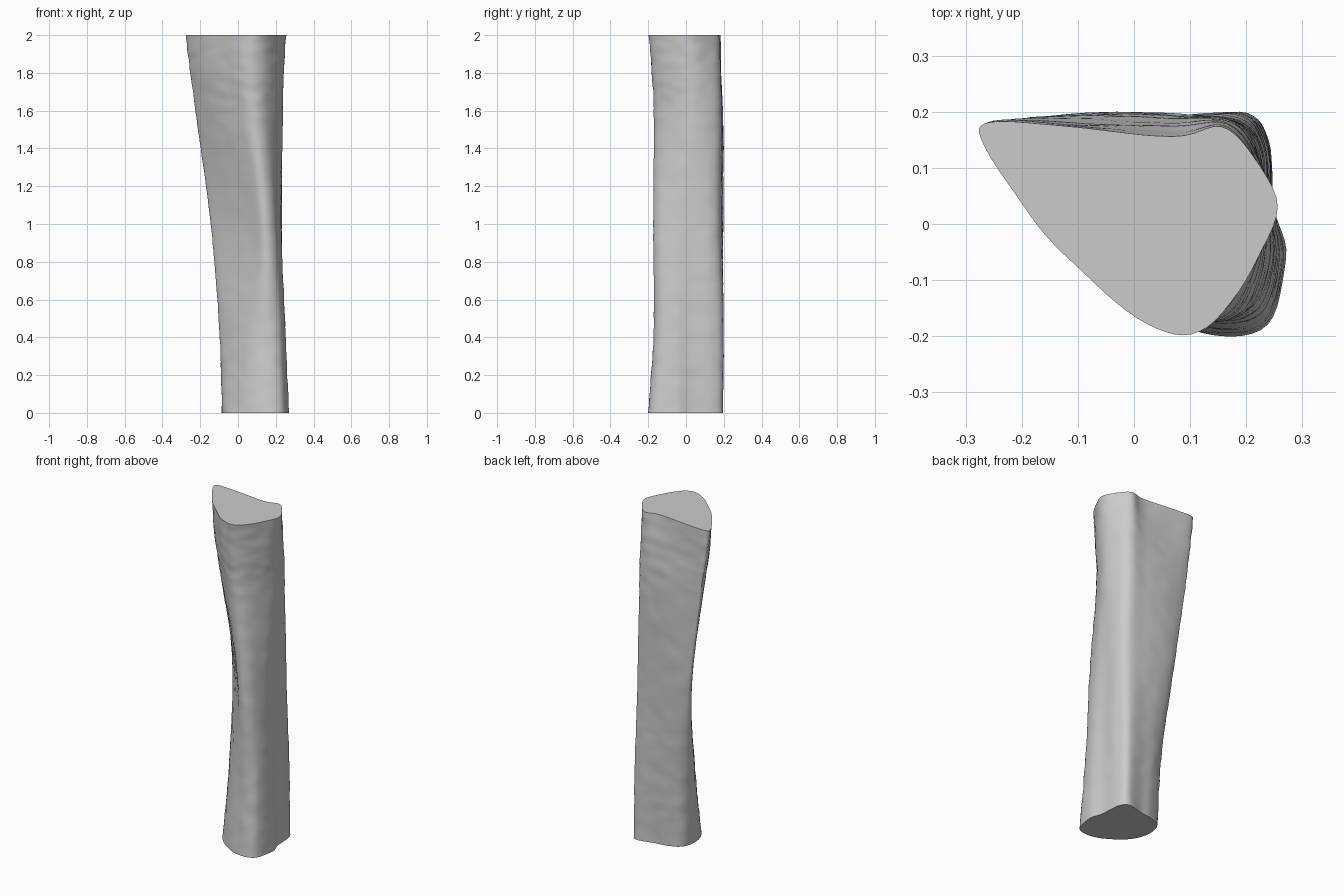
import bpy, bmesh, math
from mathutils import Vector, noise

cube = bpy.data.objects.get("Cube")
if cube:
    bpy.data.objects.remove(cube, do_unlink=True)

# Cross-sections from bottom to top: left tip, back, right side, front ridge, front-left face
SECTIONS = {
    0.0: [(-.085, .02), (-.065, .12), (.02, .164), (.1, .175), (.2, .196), (.24, .15),
          (.25, .03), (.27, -.06), (.238, -.18), (.14, -.197), (.035, -.155), (-.055, -.07)],
    0.45: [(-.098, .075), (-.075, .145), (0, .18), (.09, .19), (.2, .195), (.238, .13),
           (.24, .03), (.25, -.06), (.22, -.15), (.14, -.17), (.05, -.125), (-.04, -.025)],
    1.0: [(-.14, .145), (-.12, .182), (-.03, .196), (.08, .195), (.185, .183), (.228, .13),
          (.23, .03), (.225, -.06), (.19, -.15), (.13, -.17), (.055, -.09), (-.045, .025)],
    1.55: [(-.215, .16), (-.19, .187), (-.06, .197), (.08, .192), (.178, .182), (.222, .12),
           (.235, .03), (.205, -.06), (.14, -.15), (.065, -.165), (-.035, -.085), (-.135, .025)],
    1.8: [(-.242, .145), (-.235, .185), (-.09, .182), (.075, .178), (.165, .18), (.218, .12),
          (.243, .03), (.207, -.075), (.13, -.165), (.04, -.175), (-.06, -.1), (-.16, 0)],
    2.0: [(-.265, .137), (-.255, .182), (-.1, .172), (.07, .155), (.155, .174), (.21, .12),
          (.255, .03), (.21, -.08), (.13, -.183), (.04, -.188), (-.07, -.105), (-.17, -.005)],
}
RING_STEPS, HEIGHT_STEPS = 6, 16


def spline(a, b, c, d, t):
    """Catmull-Rom point between b and c."""
    return b + t * ((c - a) + t * ((2 * a - 5 * b + 4 * c - d) + t * (3 * (b - c) + d - a))) / 2


def closed_ring(points):
    n = len(points)
    return [spline(*(points[(i + k) % n] for k in (-1, 0, 1, 2)), s / RING_STEPS)
            for i in range(n) for s in range(RING_STEPS)]


def loft(rings):
    """Smoothly interpolate the rings upwards."""
    first = [2 * p - q for p, q in zip(rings[0], rings[1])]
    last = [2 * p - q for p, q in zip(rings[-1], rings[-2])]
    r = [first] + rings + [last]
    out = []
    for i in range(1, len(r) - 2):
        for s in range(HEIGHT_STEPS):
            out.append([spline(*p, s / HEIGHT_STEPS) for p in zip(*r[i - 1:i + 3])])
    return out + [rings[-1]]


def weathered(p):
    """Faint irregular ripples over the surface."""
    out = Vector((p.x - .06, p.y, 0)).normalized()
    return p + out * .0035 * noise.noise(Vector((p.x * 12, p.y * 12, p.z * 18)))


rings = loft([closed_ring([Vector((x, y, z)) for x, y in pts]) for z, pts in SECTIONS.items()])

# Bone shaft with flat cut ends
bm = bmesh.new()
grid = [[bm.verts.new(weathered(p)) for p in ring] for ring in rings]
for low, high in zip(grid, grid[1:]):
    for i in range(len(low)):
        bm.faces.new((low[i - 1], low[i], high[i], high[i - 1]))
bm.faces.new(grid[0])
bm.faces.new(grid[-1])
bmesh.ops.recalc_face_normals(bm, faces=bm.faces)
mesh = bpy.data.meshes.new("bone_shaft")
bm.to_mesh(mesh)
bm.free()

shaft = bpy.data.objects.new("bone_shaft", mesh)
bpy.context.collection.objects.link(shaft)
grey = bpy.data.materials.new("plain_grey")
grey.use_nodes = True
colour = (.6, .6, .6, 1)
grey.diffuse_color = colour
grey.node_tree.nodes["Principled BSDF"].inputs["Base Color"].default_value = colour
mesh.materials.append(grey)

bpy.context.view_layer.objects.active = shaft
shaft.select_set(True)
bpy.ops.object.shade_smooth_by_angle(angle=math.radians(40))
